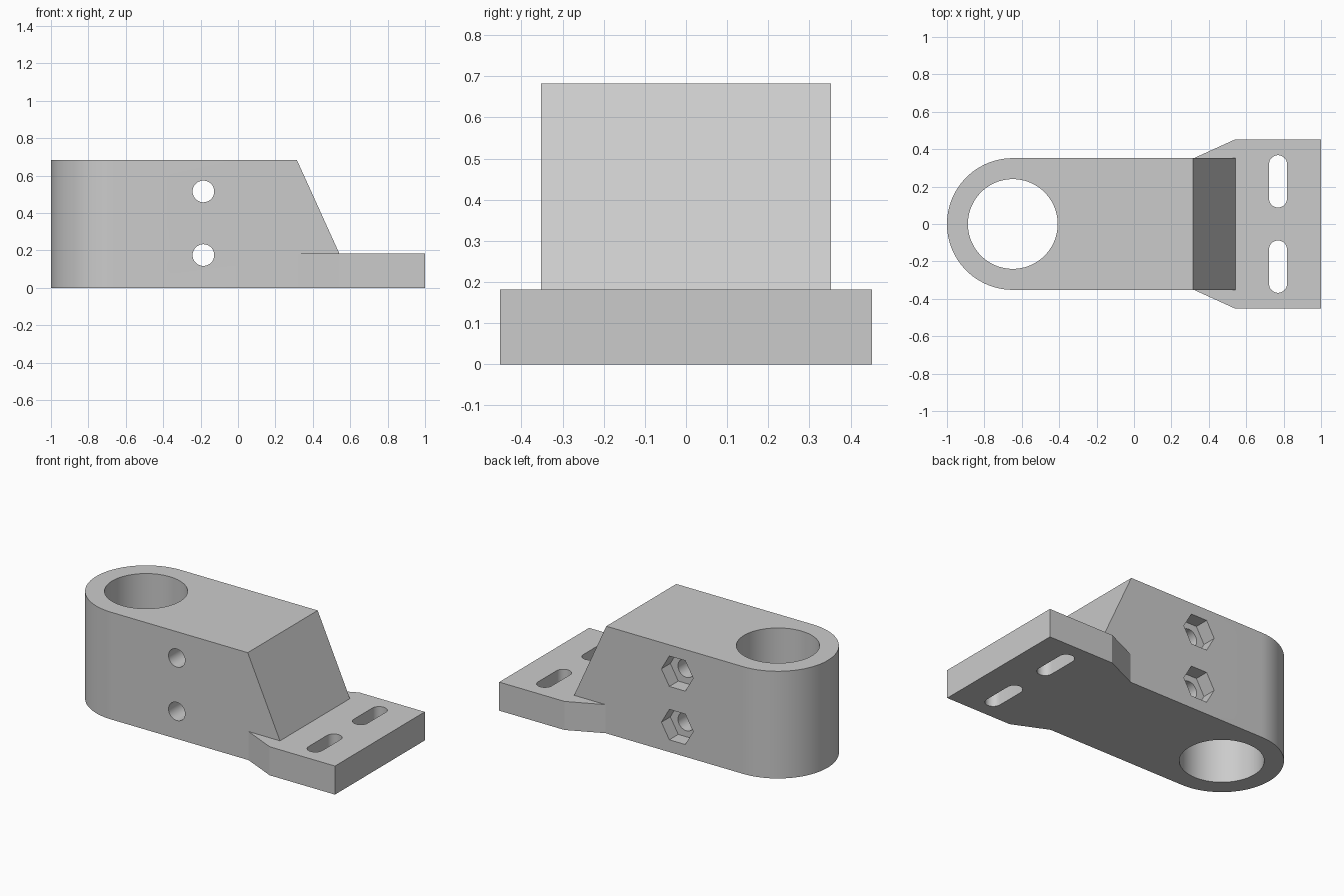
import bpy, bmesh
from math import sin, cos, pi, radians
from mathutils import Matrix

cube = bpy.data.objects.get("Cube")
if cube:
    bpy.data.objects.remove(cube, do_unlink=True)

grey = bpy.data.materials.new("plain grey")
grey.use_nodes = True
COLOUR = (0.6, 0.6, 0.6, 1)
grey.diffuse_color = COLOUR
grey.node_tree.nodes["Principled BSDF"].inputs["Base Color"].default_value = COLOUR

HEIGHT, HALF, BORE, PLATE = 0.683, 0.352, 0.24, 0.182
BORE_X, SPLIT_X = -0.648, 0.055


def arc(cx, cy, r, start, end, steps):
    """Points on an arc, angles in degrees."""
    angles = [radians(start + (end - start) * i / steps) for i in range(steps + 1)]
    return [(cx + r * cos(a), cy + r * sin(a)) for a in angles]


def prism(name, outline, z0, z1, matrix=Matrix()):
    """Extrude a closed outline between two heights."""
    bm = bmesh.new()
    face = bm.faces.new([bm.verts.new((x, y, z0)) for x, y in outline])
    top = bmesh.ops.extrude_face_region(bm, geom=[face])["geom"]
    for v in top:
        if isinstance(v, bmesh.types.BMVert):
            v.co.z = z1
    bmesh.ops.transform(bm, matrix=matrix, verts=bm.verts)
    bmesh.ops.recalc_face_normals(bm, faces=bm.faces)
    mesh = bpy.data.meshes.new(name)
    bm.to_mesh(mesh)
    bm.free()
    mesh.materials.append(grey)
    obj = bpy.data.objects.new(name, mesh)
    bpy.context.collection.objects.link(obj)
    return obj


def combine(target, tool, operation):
    mod = target.modifiers.new(operation, 'BOOLEAN')
    mod.operation, mod.solver, mod.object = operation, 'EXACT', tool
    bpy.context.view_layer.objects.active = target
    bpy.ops.object.modifier_apply(modifier=mod.name)


def half_ring(side):
    """Outer arc from the tip to the flank, and bore arc back to the tip."""
    outer = arc(BORE_X, 0, HALF, 180, 180 - side * 90, 24)
    inner = arc(BORE_X, 0, BORE, 0, side * 180, 48)
    return outer, inner


# Fixed half with the solid end, its end face leaning back
outer, inner = half_ring(-1)
END_X = 0.625
bracket = prism("bracket_body", outer + [(END_X, -HALF), (END_X, HALF),
                (SPLIT_X, HALF), (SPLIT_X, 0)] + inner, 0, HEIGHT)
for v in bracket.data.vertices:
    if v.co.x > 0.5 and v.co.z > 0.1:
        v.co.x = 0.315

# Removable clamp half
outer, inner = half_ring(1)
clamp = prism("clamp_half", outer + [(SPLIT_X, HALF), (SPLIT_X, 0)] + inner, 0, HEIGHT)

# Flared mounting plate
plate = prism("mounting_plate", [(0.21, -0.302), (0.54, -0.452), (1, -0.452),
              (1, 0.452), (0.54, 0.452), (0.21, 0.302)], 0, PLATE)
combine(bracket, plate, 'UNION')
cutters = [plate]

# Slots in the plate
for side in (-1, 1):
    cy, reach, r = side * 0.228, 0.092, 0.048
    outline = arc(0.77, cy + reach, r, 0, 180, 16) + arc(0.77, cy - reach, r, 180, 360, 16)
    slot = prism("slot_cutter", outline, -0.1, 0.4)
    combine(bracket, slot, 'DIFFERENCE')
    cutters.append(slot)

# Bolt holes through both halves, with hexagonal nut pockets at the back
to_back = Matrix.Rotation(-pi / 2, 4, 'X')
for z in (0.175, 0.515):
    place = Matrix.Translation((-0.185, 0, z)) @ to_back
    hole = prism("hole_cutter", arc(0, 0, 0.058, 0, 352.5, 47), -0.6, 0.6, place)
    pocket = prism("pocket_cutter", arc(0, 0, 0.112, 0, 300, 5), HALF - 0.09, 0.6, place)
    combine(bracket, hole, 'DIFFERENCE')
    combine(clamp, hole, 'DIFFERENCE')
    combine(clamp, pocket, 'DIFFERENCE')
    cutters += [hole, pocket]

for c in cutters:
    bpy.data.objects.remove(c, do_unlink=True)

# Smooth the round walls, keep the corners sharp
bpy.ops.object.select_all(action='DESELECT')
for obj in (bracket, clamp):
    obj.select_set(True)
bpy.context.view_layer.objects.active = bracket
bpy.ops.object.shade_smooth_by_angle(angle=radians(20))
